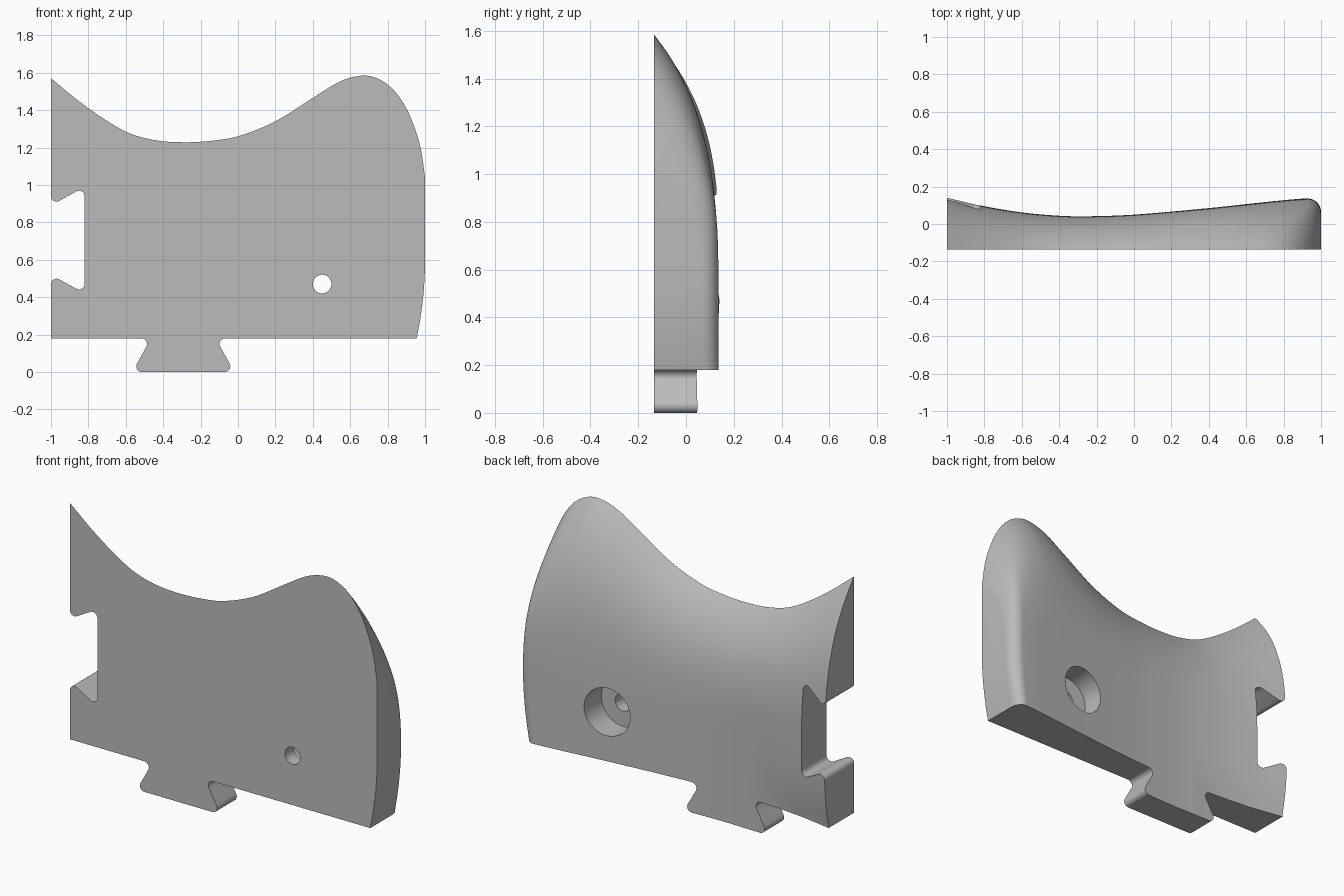
import bpy, bmesh, math
from mathutils import Vector

if "Cube" in bpy.data.objects:
    bpy.data.objects.remove(bpy.data.objects["Cube"])

FRONT = -0.135
TOP = [(-1.1, 1.66), (-1, 1.57), (-.8, 1.41), (-.6, 1.285), (-.45, 1.24), (-.3, 1.228),
       (-.15, 1.235), (0, 1.26), (.2, 1.34), (.4, 1.465), (.55, 1.555), (.67, 1.585),
       (.75, 1.567), (.83, 1.51), (.9, 1.41), (.95, 1.29), (.98, 1.18), (1, 1.04)]
BACK = [(-1.1, .165), (-1, .14), (-.8, .095), (-.6, .062), (-.4, .044), (-.25, .041),
        (0, .05), (.4, .085), (.8, .127), (1, .14)]


def clamp(v):
    return max(0.0, min(1.0, v))


def spline(pts, x):
    """Smooth curve through a list of points."""
    i = max(k for k in range(len(pts) - 1) if pts[k][0] <= x or k == 0)

    def slope(k):
        a, b = pts[max(k - 1, 0)], pts[min(k + 1, len(pts) - 1)]
        return (b[1] - a[1]) / (b[0] - a[0])
    (x0, y0), (x1, y1) = pts[i], pts[i + 1]
    h = x1 - x0
    t = (x - x0) / h
    return ((1 + 2 * t) * (1 - t) ** 2 * y0 + t * (1 - t) ** 2 * h * slope(i)
            + t * t * (3 - 2 * t) * y1 + t * t * (t - 1) * h * slope(i + 1))


def make_object(name, bm):
    bmesh.ops.recalc_face_normals(bm, faces=bm.faces[:])
    mesh = bpy.data.meshes.new(name)
    bm.to_mesh(mesh)
    bm.free()
    obj = bpy.data.objects.new(name, mesh)
    bpy.context.scene.collection.objects.link(obj)
    return obj


def back_depth(u, z, top):
    """Thickness of the plate, bulging at the back and thinning to the top edge."""
    depth = spline(BACK, u) - FRONT
    depth -= .04 * clamp((-u - .4) / .6) * clamp((.5 - z) / .32) ** 2
    depth *= 1 - clamp((z - .5) / (top - .5)) ** 3.5
    r = .075
    inside = max(0, u - (1 - r))
    drop = r - math.sqrt(max(0, r * r - inside * inside))
    return depth * (1 - drop / .27)


# Domed plate: flat front grid and curved back grid joined at the rim
columns = [-1.1 + 1.95 * i / 70 for i in range(70)]
columns += [.85 + .15 * math.sin(i / 24 * math.pi / 2) for i in range(25)]
ROWS = 44
bm = bmesh.new()
front, back = [], []
for u in columns:
    top = spline(TOP, u)
    f_col, b_col = [], []
    for k in range(ROWS + 1):
        z = -.1 + (top + .1) * (1 - (1 - k / ROWS) ** 1.4)
        x = u - .045 * clamp((.6 - z) / .42) ** 2 * clamp((u - .8) / .2)
        fv = bm.verts.new((x, FRONT, z))
        f_col.append(fv)
        b_col.append(fv if k == ROWS else bm.verts.new((x, FRONT + back_depth(u, z, top), z)))
    front.append(f_col)
    back.append(b_col)


def quad(*verts):
    bm.faces.new(list(dict.fromkeys(verts)))


for i in range(len(columns) - 1):
    for grid in (front, back):
        for k in range(ROWS):
            quad(grid[i][k], grid[i + 1][k], grid[i + 1][k + 1], grid[i][k + 1])
    quad(front[i][0], front[i + 1][0], back[i + 1][0], back[i][0])
for i in (0, -1):
    for k in range(ROWS):
        quad(front[i][k], back[i][k], back[i][k + 1], front[i][k + 1])
plate = make_object("curved_plate", bm)


# Silhouette with rounded dovetail slot and tab
def rounded(corners):
    out = []
    for i, (x, z, r) in enumerate(corners):
        p = Vector((x, z))
        if not r:
            out.append(p)
            continue
        a = (Vector(corners[i - 1][:2]) - p).normalized()
        b = (Vector(corners[(i + 1) % len(corners)][:2]) - p).normalized()
        half = math.acos(a.dot(b)) / 2
        centre = p + (a + b).normalized() * (r / math.sin(half))
        s = p + a * (r / math.tan(half)) - centre
        e = p + b * (r / math.tan(half)) - centre
        sweep = math.pi - 2 * half
        for k in range(9):
            w = sweep * k / 8
            out.append(centre + (s * math.sin(sweep - w) + e * math.sin(w)) / math.sin(sweep))
    return out


R = .03
outline = rounded([(-1, 2, 0), (-1, .89, R), (-.82, .99, R), (-.82, .42, R), (-1, .52, R),
                   (-1, .18, 0), (-.465, .18, R), (-.565, 0, R), (-.02, 0, R),
                   (-.12, .18, R), (1.3, .18, 0), (1.3, 2, 0)])
bm = bmesh.new()
near = [bm.verts.new((p.x, -.5, p.y)) for p in outline]
far = [bm.verts.new((p.x, .5, p.y)) for p in outline]
bm.faces.new(near)
bm.faces.new(far[::-1])
for i in range(len(outline)):
    quad(near[i - 1], far[i - 1], far[i], near[i])
silhouette = make_object("silhouette_cutter", bm)


# Screw hole with a wide recess at the back
def bore(name, radius, y0, y1):
    bm = bmesh.new()
    bmesh.ops.create_cone(bm, cap_ends=True, segments=48, radius1=radius, radius2=radius,
                          depth=y1 - y0)
    obj = make_object(name, bm)
    obj.location = (.45, (y0 + y1) / 2, .47)
    obj.rotation_euler.x = math.pi / 2
    return obj


cutters = [(silhouette, "INTERSECT"), (bore("screw_hole_cutter", .05, -.4, .4), "DIFFERENCE"),
           (bore("recess_cutter", .14, -.055, .4), "DIFFERENCE")]
for cutter, operation in cutters:
    mod = plate.modifiers.new(cutter.name, "BOOLEAN")
    mod.object, mod.operation, mod.solver = cutter, operation, "EXACT"

# Bake the cuts into the plate, then drop the cutters
bpy.context.view_layer.update()
evaluated = plate.evaluated_get(bpy.context.evaluated_depsgraph_get())
plate_mesh = bpy.data.meshes.new_from_object(evaluated)
plate.modifiers.clear()
plate.data = plate_mesh
for cutter, operation in cutters:
    bpy.data.objects.remove(cutter)

# Plain grey finish
grey = bpy.data.materials.new("plain_grey")
grey.use_nodes = True
colour = (.5, .5, .5, 1)
grey.diffuse_color = colour
grey.node_tree.nodes["Principled BSDF"].inputs["Base Color"].default_value = colour
plate.data.materials.clear()
plate.data.materials.append(grey)
for face in plate.data.polygons:
    face.material_index = 0
bpy.ops.object.select_all(action="DESELECT")
plate.select_set(True)
bpy.context.view_layer.objects.active = plate
bpy.ops.object.shade_smooth_by_angle(angle=math.radians(35))
